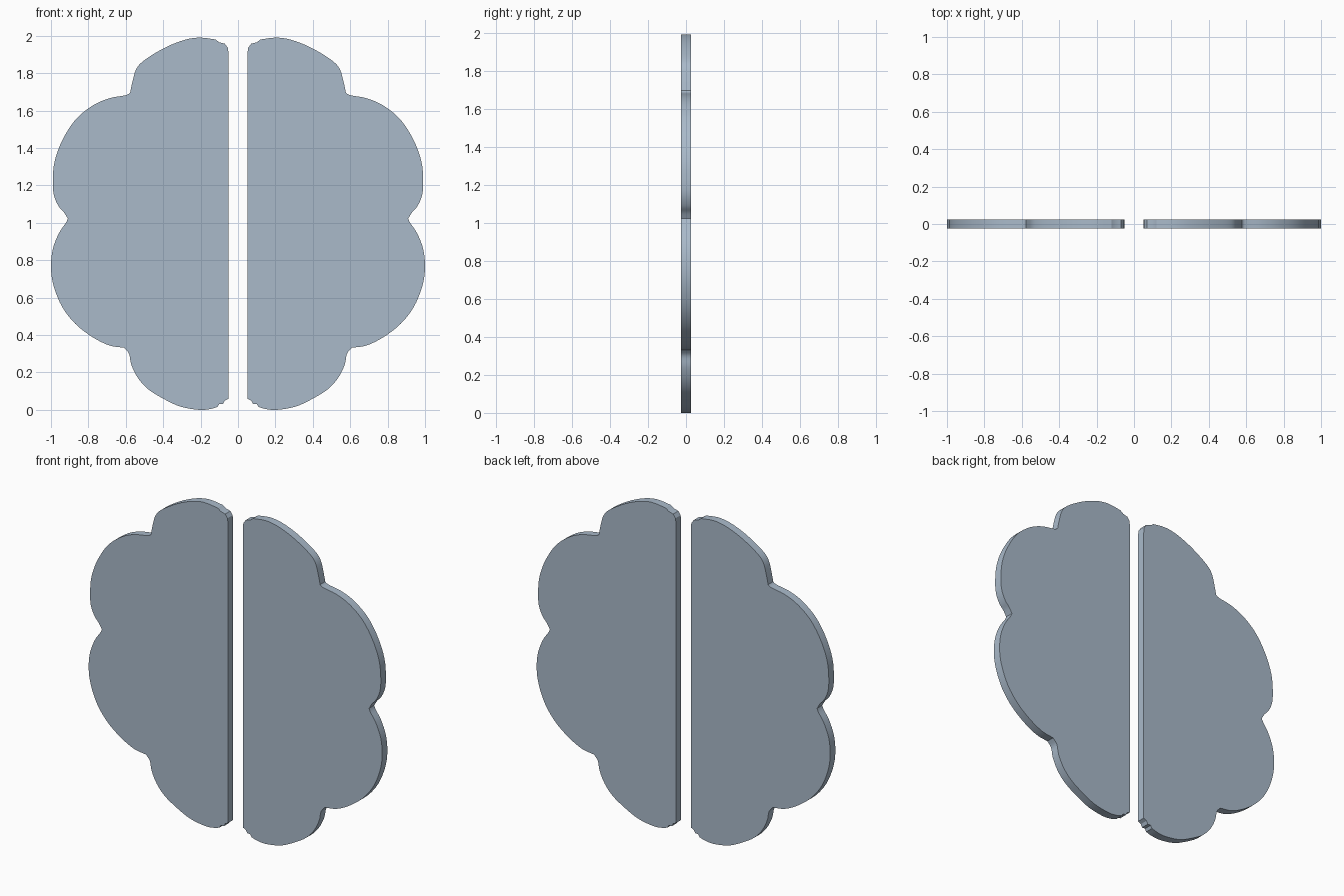
import bpy, bmesh
from mathutils import Vector

if "Cube" in bpy.data.objects:
    bpy.data.objects.remove(bpy.data.objects["Cube"])

HALF_THICK = 0.025

mat = bpy.data.materials.new("pale steel blue")
mat.diffuse_color = (0.40, 0.49, 0.59, 1)
mat.use_nodes = True
mat.node_tree.nodes["Principled BSDF"].inputs["Base Color"].default_value = mat.diffuse_color

# Lobes of the right half, bottom to top, as (x, z) points
LOBES = [
    [(0.11, 0.015), (0.15, 0.004), (0.21, 0.0), (0.31, 0.018), (0.40, 0.06), (0.48, 0.11),
     (0.535, 0.17), (0.57, 0.24), (0.583, 0.30), (0.61, 0.332)],
    [(0.61, 0.332), (0.69, 0.345), (0.78, 0.39), (0.87, 0.46), (0.94, 0.55),
     (0.985, 0.66), (1.0, 0.76), (0.99, 0.86), (0.957, 0.945), (0.92, 1.0), (0.91, 1.022)],
    [(0.91, 1.022), (0.93, 1.055), (0.96, 1.09), (0.985, 1.15), (0.99, 1.23), (0.98, 1.33),
     (0.94, 1.44), (0.87, 1.55), (0.78, 1.625), (0.69, 1.665), (0.60, 1.682), (0.577, 1.695)],
    [(0.577, 1.695), (0.563, 1.76), (0.545, 1.82), (0.51, 1.862), (0.43, 1.915),
     (0.35, 1.955), (0.27, 1.982), (0.20, 1.99), (0.12, 1.98)],
]
# Small steps where the lobes meet the straight inner edge
BOTTOM_STEP = [(0.05, 0.06), (0.07, 0.05), (0.08, 0.032), (0.10, 0.032)]
TOP_STEP = [(0.10, 1.965), (0.07, 1.957), (0.054, 1.935), (0.05, 1.90)]


def smooth(points, steps=4):
    """Catmull-Rom curve through the points, without the last one."""
    p = [Vector(q) for q in points]
    p = [2 * p[0] - p[1]] + p + [2 * p[-1] - p[-2]]
    out = []
    for a, b, c, d in zip(p, p[1:], p[2:], p[3:]):
        for i in range(steps):
            t = i / steps
            out.append(0.5 * (2 * b + (c - a) * t + (2 * a - 5 * b + 4 * c - d) * t * t
                              + (3 * b - a - 3 * c + d) * t ** 3))
    return out


def make_half(name, side):
    outline = [Vector(q) for q in BOTTOM_STEP]
    for lobe in LOBES:
        outline += smooth(lobe)
    outline += [Vector(LOBES[-1][-1])] + [Vector(q) for q in TOP_STEP]
    bm = bmesh.new()
    face = bm.faces.new([bm.verts.new((side * p.x, -HALF_THICK, p.y)) for p in outline])
    ext = bmesh.ops.extrude_face_region(bm, geom=[face], use_keep_orig=True)
    moved = [g for g in ext["geom"] if isinstance(g, bmesh.types.BMVert)]
    bmesh.ops.translate(bm, verts=moved, vec=(0, 2 * HALF_THICK, 0))
    bmesh.ops.recalc_face_normals(bm, faces=bm.faces)
    mesh = bpy.data.meshes.new(name)
    bm.to_mesh(mesh)
    bm.free()
    mesh.materials.append(mat)
    obj = bpy.data.objects.new(name, mesh)
    bpy.context.collection.objects.link(obj)
    bpy.ops.object.select_all(action='DESELECT')
    obj.select_set(True)
    bpy.context.view_layer.objects.active = obj
    bpy.ops.object.shade_smooth_by_angle(angle=0.5)


# Two mirrored scalloped panels with a gap between them
make_half("right_panel", 1)
make_half("left_panel", -1)
